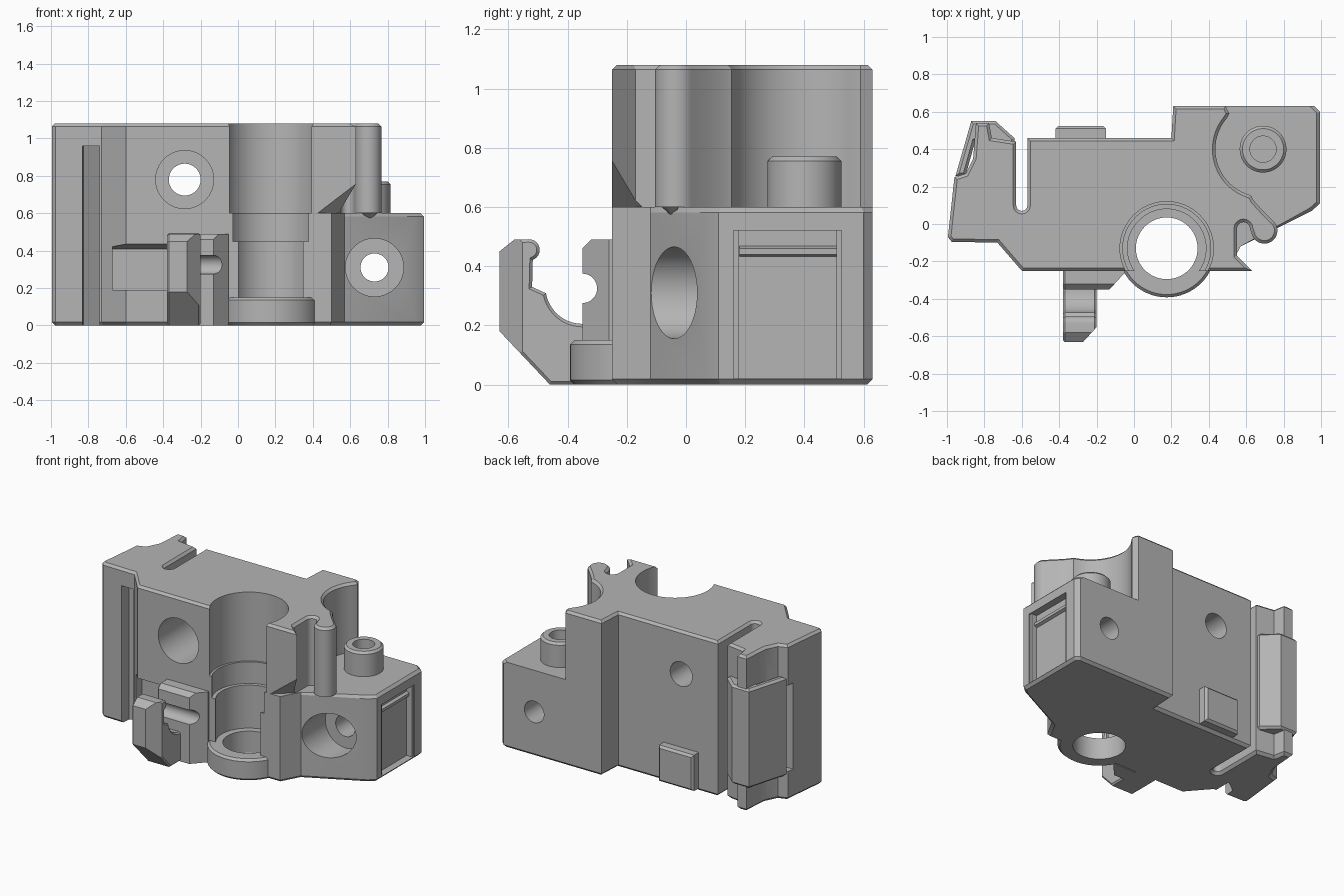
import bpy, bmesh, math

if "Cube" in bpy.data.objects:
    bpy.data.objects.remove(bpy.data.objects["Cube"], do_unlink=True)

grey = bpy.data.materials.new("machined grey")
grey.use_nodes = True
grey.diffuse_color = (0.46, 0.46, 0.46, 1)
grey.node_tree.nodes["Principled BSDF"].inputs["Base Color"].default_value = (0.46, 0.46, 0.46, 1)


def arc(cx, cy, r, a0, a1, n=12):
    angles = [math.radians(a0 + (a1 - a0) * i / n) for i in range(n + 1)]
    return [(cx + r * math.cos(a), cy + r * math.sin(a)) for a in angles]


def circle(cx, cy, r, n=64):
    return arc(cx, cy, r, 0, 360, n)[:-1]


def finish(name, bm):
    bmesh.ops.recalc_face_normals(bm, faces=bm.faces)
    mesh = bpy.data.meshes.new(name)
    bm.to_mesh(mesh)
    bm.free()
    mesh.materials.append(grey)
    ob = bpy.data.objects.new(name, mesh)
    bpy.context.collection.objects.link(ob)
    return ob


def prism(name, profile, lo, hi, axis="z", low_edge=0, high_edge=0, where=lambda p: True):
    """Extrude a profile along an axis, with optional chamfers on its two caps."""
    place = {"z": lambda a, b, c: (a, b, c),
             "y": lambda a, b, c: (a, c, b),
             "x": lambda a, b, c: (c, a, b)}[axis]
    bm = bmesh.new()
    rings = [[bm.verts.new(place(a, b, c)) for a, b in profile] for c in (lo, hi)]
    for ring in rings:
        bm.faces.new(ring)
    for i in range(len(profile)):
        j = i - 1
        bm.faces.new((rings[0][j], rings[0][i], rings[1][i], rings[1][j]))
    bmesh.ops.recalc_face_normals(bm, faces=bm.faces)
    for ring, size in zip(rings, (low_edge, high_edge)):
        if size:
            group = set(ring)
            edges = [e for e in bm.edges if set(e.verts) <= group
                     and where((e.verts[0].co + e.verts[1].co) / 2)]
            bmesh.ops.bevel(bm, geom=edges, offset=size, segments=1,
                            affect="EDGES", profile=0.5, clamp_overlap=False)
    return finish(name, bm)


def hull(name, points):
    bm = bmesh.new()
    for p in points:
        bm.verts.new(p)
    bmesh.ops.convex_hull(bm, input=bm.verts)
    return finish(name, bm)


def cut(ob, cutter):
    """Subtract the cutter, then discard it."""
    mod = ob.modifiers.new("cut", "BOOLEAN")
    mod.operation, mod.solver, mod.object = "DIFFERENCE", "EXACT", cutter
    graph = bpy.context.evaluated_depsgraph_get()
    mesh = bpy.data.meshes.new_from_object(ob.evaluated_get(graph))
    ob.modifiers.clear()
    ob.data = mesh
    bpy.data.objects.remove(cutter, do_unlink=True)


def box(x0, x1, y0, y1, z0, z1):
    return prism("cutter", [(x0, y0), (x1, y0), (x1, y1), (x0, y1)], z0, z1)


def hole(ob, x, z, r, y0, y1):
    cut(ob, prism("cutter", circle(x, z, r), y0, y1, "y"))


def bore(ob, r, z0, z1):
    cut(ob, prism("cutter", circle(BX, BY, r), z0, z1))


BX, BY, STEP, TOP = 0.175, -0.13, 0.6, 1.08

# Shared outline of the left half: back edge, slot, tooth and left side
left_side = [(0.2, 0.46), (-0.57, 0.46)]
left_side += arc(-0.6, 0.1, 0.03, 0, -180, 8)
left_side += [(-0.63, 0.44), (-0.76, 0.46), (-0.775, 0.54), (-0.845, 0.54), (-0.86, 0.35),
              (-0.9, 0.27), (-0.96, 0.25), (-0.995, -0.07), (-0.975, -0.095),
              (-0.73, -0.1), (-0.6, -0.25)]

# Lower body
lower = left_side + [(0.5, -0.25), (0.57, -0.12), (0.95, 0.07), (0.995, 0.11), (0.995, 0.6),
                     (0.965, 0.63), (0.21, 0.63)]
lower_body = prism("lower_body", lower, 0, STEP, low_edge=0.018, high_edge=0.018,
                   where=lambda p: p.z < 0.1 or (p.x > 0.7 and p.y < 0.62) or p.x > 0.97)
bore(lower_body, 0.235, 0.45, 0.7)
bore(lower_body, 0.21, 0.15, 0.5)
bore(lower_body, 0.165, -0.1, 0.3)
hole(lower_body, 0.73, 0.31, 0.155, -0.4, 0.14)
hole(lower_body, 0.73, 0.31, 0.075, 0.1, 0.8)
cut(lower_body, prism("cutter", circle(0.69, 0.4, 0.07), 0.45, 0.7))

# Side panel recess with a raised bar
cut(lower_body, box(0.945, 1.1, 0.16, 0.525, 0.02, 0.52))
prism("side_panel_bar", [(0.94, 0.43), (0.965, 0.44), (0.965, 0.46), (0.94, 0.47)],
      0.18, 0.51, "y")
for y in (0.16, 0.508):
    prism("side_panel_rail", [(0.94, y), (0.985, y), (0.985, y + 0.017), (0.94, y + 0.017)],
          0.02, 0.52)

# Recess with a sloping roof behind the hook
cut(lower_body, prism("cutter", [(-0.4, 0.46), (-0.1, 0.41), (-0.1, 0.19), (-0.4, 0.19)],
                      -0.67, -0.3, "x"))

# Upper body with a curve round the boss, a knob and an overhanging tab
upper = left_side + [(0.4, -0.25), (0.63, -0.25), (0.55, -0.17)]
upper += arc(0.585, -0.025, 0.035, 180, 0, 8)
upper += arc(0.697, -0.035, 0.07, 195, 415, 20)
upper += [(0.69, 0.07), (0.64, 0.125)]
upper += arc(0.69, 0.4, 0.255, 255, 140, 20)
upper += [(0.51, 0.59), (0.49, 0.63), (0.21, 0.63)]
upper_body = prism("upper_body", upper, STEP, TOP, high_edge=0.016)
bore(upper_body, 0.25, 0.5, 1.2)
hole(upper_body, -0.285, 0.78, 0.155, -0.4, 0.15)
hole(upper_body, -0.285, 0.78, 0.085, 0.1, 0.8)
cut(upper_body, hull("cutter", [(0.4, -0.26, 0.59), (0.65, -0.27, 0.79),
                                (0.57, -0.12, 0.59), (0.72, -0.28, 0.59)]))

# Vertical groove at the left front
for body in (lower_body, upper_body):
    cut(body, prism("cutter", [(-0.84, -0.2), (-0.825, -0.02), (-0.74, 0.04), (-0.74, -0.2)],
                    -0.1, 0.96))
    cut(body, box(-1.1, -0.87, 0.2, 0.4, 0.2, 0.8))

# Conical point under the knob
bm = bmesh.new()
bmesh.ops.create_cone(bm, segments=32, radius1=0.002, radius2=0.07, depth=0.06, cap_ends=True)
knob_tip = finish("knob_tip", bm)
knob_tip.location = (0.697, -0.035, 0.59)

# Collar at the foot of the bore
collar = prism("bore_collar", circle(BX, BY, 0.262), 0, 0.15, low_edge=0.015, high_edge=0.015)
bore(collar, 0.165, -0.1, 0.3)

# Hollow boss on the step
boss = prism("step_boss", circle(0.69, 0.4, 0.125), 0.59, 0.77, high_edge=0.015)
cut(boss, prism("cutter", circle(0.69, 0.4, 0.07), 0.5, 0.9))

# Hook at the front
hook_profile = [(-0.2, 0), (-0.46, 0), (-0.63, 0.18), (-0.63, 0.45), (-0.58, 0.49)]
hook_profile += arc(-0.53, 0.455, 0.036, 90, -70, 8)
hook_profile += [(-0.52, 0.33)]
hook_profile += arc(-0.35, 0.33, 0.125, 190, 270, 10)
hook_profile += arc(-0.35, 0.325, 0.05, -90, 90, 10)
hook_profile += [(-0.35, 0.46), (-0.32, 0.49), (-0.2, 0.49)]
hook = prism("hook", hook_profile, -0.38, -0.2, "x", low_edge=0.01, high_edge=0.01)
cut(hook, prism("cutter", [(-0.29, -0.65), (-0.18, -0.53), (-0.18, -0.7), (-0.29, -0.7)],
                -0.1, 0.7))

# Grooved saddle beside the hook
saddle_profile = [(-0.24, 0), (-0.35, 0)] + arc(-0.35, 0.325, 0.05, -90, 90, 10)
saddle_profile += [(-0.35, 0.46), (-0.32, 0.49), (-0.24, 0.49)]
saddle = prism("saddle", saddle_profile, -0.24, -0.05, "x")
cut(saddle, prism("cutter", [(-0.14, -0.36), (-0.04, -0.25), (-0.04, -0.4), (-0.14, -0.4)],
                  -0.1, 0.7))

# Back pad
prism("back_pad", [(-0.42, 0.02), (-0.15, 0.02), (-0.15, 0.27), (-0.42, 0.27)],
      0.44, 0.525, "y", high_edge=0.015)

# Latch plate on the left back corner, with a sloping top and foot
latch = prism("latch_plate", [(-0.955, 0.255), (-0.87, 0.55), (-0.74, 0.55), (-0.64, 0.46),
                              (-0.64, 0.41), (-0.76, 0.44), (-0.85, 0.44), (-0.9, 0.26)],
              0.17, 0.86, low_edge=0.015, high_edge=0.015)

for ob in list(bpy.context.collection.objects):
    if ob.type == "MESH" and grey.name in ob.data.materials:
        bpy.ops.object.select_all(action="DESELECT")
        ob.select_set(True)
        bpy.context.view_layer.objects.active = ob
        bpy.ops.object.shade_smooth_by_angle(angle=math.radians(25))
